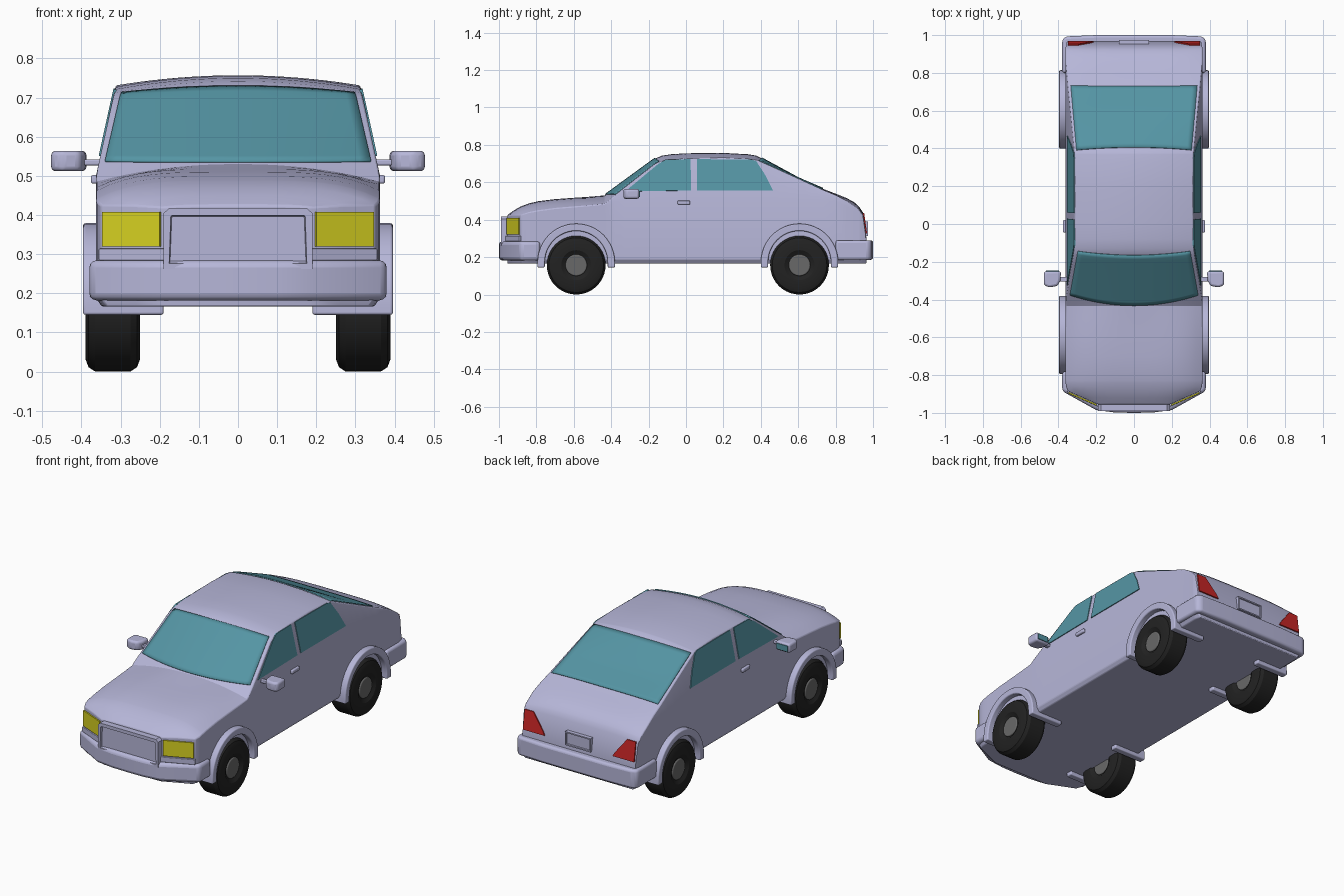
import bpy, bmesh, math
from mathutils import Vector

if "Cube" in bpy.data.objects:
    bpy.data.objects.remove(bpy.data.objects["Cube"])


def material(name, r, g, b):
    m = bpy.data.materials.new(name)
    m.diffuse_color = (r, g, b, 1)
    m.use_nodes = True
    m.node_tree.nodes["Principled BSDF"].inputs["Base Color"].default_value = m.diffuse_color
    return m


PAINT = material("lavender_paint", 0.47, 0.47, 0.69)
GLASS = material("teal_glass", 0.09, 0.30, 0.37)
YELLOW = material("yellow_lamp", 0.68, 0.64, 0.015)
RED = material("red_lamp", 0.56, 0.018, 0.018)
RUBBER = material("black_rubber", 0.016, 0.016, 0.016)
METAL = material("grey_hub", 0.14, 0.14, 0.14)


def finish(name, bm, mat, bevel=0, mirror=False, segments=3):
    bmesh.ops.recalc_face_normals(bm, faces=bm.faces)
    me = bpy.data.meshes.new(name)
    bm.to_mesh(me)
    bm.free()
    me.materials.append(mat)
    ob = bpy.data.objects.new(name, me)
    bpy.context.collection.objects.link(ob)
    bpy.ops.object.select_all(action='DESELECT')
    ob.select_set(True)
    bpy.context.view_layer.objects.active = ob
    bpy.ops.object.shade_smooth_by_angle(angle=math.radians(30))
    if bevel:
        b = ob.modifiers.new("bevel", 'BEVEL')
        b.width, b.segments = bevel, segments
        b.limit_method, b.angle_limit = 'ANGLE', math.radians(35)
    if mirror:
        ob.modifiers.new("mirror", 'MIRROR')
    return ob


def prism(name, pts, vec, mat, bevel=0, mirror=False):
    """Flat outline extruded along a vector."""
    bm = bmesh.new()
    f = bm.faces.new([bm.verts.new(p) for p in pts])
    r = bmesh.ops.extrude_face_region(bm, geom=[f])
    bmesh.ops.translate(bm, vec=vec, verts=[v for v in r['geom'] if isinstance(v, bmesh.types.BMVert)])
    return finish(name, bm, mat, bevel, mirror)


def box(name, x, y, z, mat, bevel=0, mirror=False):
    pts = [(x[0], y[0], z[0]), (x[1], y[0], z[0]), (x[1], y[1], z[0]), (x[0], y[1], z[0])]
    return prism(name, pts, (0, 0, z[1] - z[0]), mat, bevel, mirror)


def lerp(table, y):
    if y <= table[0][0]:
        return table[0][1]
    for (a, u), (b, v) in zip(table, table[1:]):
        if y <= b:
            return u + (v - u) * (y - a) / (b - a)
    return table[-1][1]


# Body curves along y: centre height, half width, crown drop and crown power
TOP = [(-.955, .425), (-.92, .45), (-.885, .47), (-.84, .487), (-.79, .499), (-.7, .51), (-.6, .517),
       (-.5, .524), (-.435, .53), (-.165, .727), (-.13, .742), (-.08, .75), (0, .755), (.2, .757),
       (.33, .75), (.375, .743), (.41, .725), (.6, .622), (.73, .566), (.8, .539), (.86, .515),
       (.9, .493), (.925, .47), (.945, .44), (.965, .3)]
WIDTH = [(-.955, .19), (-.885, .35), (-.86, .36), (-.83, .363), (.93, .363), (.965, .355)]
CROWN = [(-.955, .004), (-.92, .025), (-.885, .045), (-.79, .05), (-.435, .045), (-.165, .03), (0, .028),
         (.37, .024), (.6, .002), (.8, .008), (.9, .02), (.945, .01), (.965, .005)]
POWER = [(-.6, 4), (-.42, 2), (.4, 2), (.6, 4)]


def side(z, w=.363):
    return w - max(0, z - .5) * .22


def edge(y):
    ze = lerp(TOP, y) - lerp(CROWN, y)
    return side(ze, lerp(WIDTH, y)), ze


def top(x, y):
    return lerp(TOP, y) - lerp(CROWN, y) * (abs(x) / edge(y)[0]) ** lerp(POWER, y)


# Body shell, lofted through cross-sections
ys = sorted({p[0] for t in (TOP, WIDTH, CROWN, POWER) for p in t}
            | {-.38, -.33, -.28, -.22, .1, .5, .55, .67} - {-.42, .4})
N = 10
bm = bmesh.new()
rings = []
for y in ys:
    xe, ze = edge(y)
    w = lerp(WIDTH, y)
    kz = min(.5, ze - .03)
    half = [(xe * i / N, top(xe * i / N, y)) for i in range(N + 1)]
    half += [(w, kz), (w, .187), (w - .015, .166)]
    loop = half + [(-x, z) for x, z in reversed(half[1:])]
    rings.append([bm.verts.new((x, y, z)) for x, z in loop])
for a, b in zip(rings, rings[1:]):
    for i in range(len(a)):
        j = (i + 1) % len(a)
        bm.faces.new((a[i], a[j], b[j], b[i]))
bm.faces.new(rings[0])
bm.faces.new(rings[-1])
finish("body_shell", bm, PAINT, .008, segments=2)


# Windscreen and rear window follow the body's top surface
def top_glass(name, y_low, y_high, x_low, x_high, bow_low, bow_high):
    nu, nv = 24, 14
    bm = bmesh.new()
    grid = []
    for j in range(nv + 1):
        v = j / nv
        row = []
        for i in range(nu + 1):
            u = 2 * i / nu - 1
            x = u * (x_low + (x_high - x_low) * v)
            y = (y_low + bow_low * u * u) * (1 - v) + (y_high + bow_high * u * u) * v
            s = (top(x, y + .005) - top(x, y - .005)) / .01
            n = Vector((0, -s, 1)).normalized() * .005
            row.append(bm.verts.new(Vector((x, y, top(x, y))) + n))
        grid.append(row)
    for a, b in zip(grid, grid[1:]):
        for i in range(nu):
            bm.faces.new((a[i], a[i + 1], b[i + 1], b[i]))
    ob = finish(name, bm, GLASS)
    ob.modifiers.new("thickness", 'SOLIDIFY').thickness = .007


top_glass("windscreen", -.43, -.165, .34, .298, .055, .022)
top_glass("rear_window", .73, .405, .335, .305, 0, -.015)

# Side windows lie on the sloping upper sides
for name, pts in (("front_side_window", [(-.325, .55), (.028, .555), (.024, .722), (-.11, .72), (-.15, .695)]),
                  ("rear_side_window", [(.06, .555), (.465, .555), (.425, .635), (.375, .712), (.35, .72), (.058, .722)])):
    prism(name, [(side(z) - .004, y, z) for y, z in pts], (.008, 0, .0017), GLASS, 0, True)

# Bumpers
fb = [(.38, -.78), (.38, -.885), (.2, -.985), (.1, -.998), (0, -1)]
rb = [(.38, .8), (.38, .975), (.36, .993), (.2, 1), (0, 1)]
for name, half, z0, z1 in (("front_bumper", fb, .182, .284), ("rear_bumper", rb, .185, .29)):
    full = half + [(-x, y) for x, y in reversed(half[:-1])]
    prism(name, [(x, y, z0) for x, y in full], (0, 0, z1 - z0), PAINT, .018)


# Framed panels: grille and number plate
def framed(name, pts, y0, y1, rim, depth):
    bm = bmesh.new()
    f = bm.faces.new([bm.verts.new((x, y0, z)) for x, z in pts])
    r = bmesh.ops.extrude_face_region(bm, geom=[f])
    out = [g for g in r['geom'] if isinstance(g, bmesh.types.BMFace)][0]
    bmesh.ops.translate(bm, vec=(0, y1 - y0, 0), verts=out.verts)
    bmesh.ops.recalc_face_normals(bm, faces=bm.faces)
    bmesh.ops.inset_region(bm, faces=[out], thickness=rim)
    bmesh.ops.inset_region(bm, faces=[out], thickness=.003, depth=-depth)
    finish(name, bm, PAINT)


framed("grille", [(-.19, .262), (.19, .262), (.19, .405), (.175, .418), (-.175, .418), (-.19, .405)],
       -.9, -.99, .02, .012)
framed("number_plate", [(-.08, .312), (.08, .312), (.08, .39), (-.08, .39)], .93, .974, .01, .006)

# Headlights on the angled front corners
prism("headlights", [(.197, -.954, .32), (.345, -.8893, .32), (.345, -.8893, .408), (.197, -.954, .408)],
      (.003, -.007, 0), YELLOW, 0, True)
prism("headlight_sill", [(.18, -.957, .284), (.352, -.882, .284), (.352, -.882, .314), (.18, -.957, .314)],
      (.005, -.0115, 0), PAINT, .003, True)

# Tail lights on the sloping rear face
prism("tail_lights", [(x, .965 - (z - .3) * .143, z) for x, z in
                      ((.35, .325), (.215, .325), (.225, .345), (.295, .435), (.35, .435))],
      (0, .007, .001), RED, 0, True)

# Wheels, hubs and arches for each axle
for axle, yc in (("front", -.587), ("rear", .607)):
    prof = [(.05, .045), (.056, .06), (.069, .08), (.07, .125), (.062, .146), (.045, .157)]
    prof += [(-x, r) for x, r in reversed(prof)]
    bm = bmesh.new()
    vs = [bm.verts.new((.32 + x, yc, .157 + r)) for x, r in prof]
    es = [bm.edges.new(e) for e in zip(vs, vs[1:])]
    bmesh.ops.spin(bm, geom=vs + es, cent=(.32, yc, .157), axis=(1, 0, 0), angle=math.tau, steps=40)
    bmesh.ops.remove_doubles(bm, verts=bm.verts, dist=1e-4)
    finish(axle + "_tyres", bm, RUBBER, 0, True)
    circle = [(.26, yc + .058 * math.cos(a), .157 + .058 * math.sin(a))
              for a in (math.tau * i / 24 for i in range(24))]
    prism(axle + "_hubs", circle, (.122, 0, 0), METAL, .006, True)

    arc = [math.pi * i / 24 for i in range(25)]
    ring = [(.207 * math.cos(a), .172 + .207 * math.sin(a)) for a in arc]
    ring += [(-.207, .145), (-.168, .145)]
    ring += [(.168 * math.cos(a), .172 + .168 * math.sin(a)) for a in reversed(arc)]
    ring += [(.168, .145), (.207, .145)]
    prism(axle + "_wheel_arches", [(.19, yc + y, z) for y, z in ring], (.206, 0, 0), PAINT, .006, True)

# Door mirrors and handles
plan = [(.386, -.25), (.39, -.3), (.405, -.328), (.45, -.336), (.478, -.322), (.476, -.25)]
prism("door_mirrors", [(x, y, .512) for x, y in plan], (0, 0, .052), PAINT, .012, True)
box("mirror_glass", (.398, .466), (-.252, -.246), (.522, .554), GLASS, 0, True)
box("mirror_arms", (.335, .4), (-.305, -.28), (.527, .542), PAINT, .004, True)
box("door_handles", (.355, .376), (-.045, .022), (.48, .502), PAINT, .006, True)
